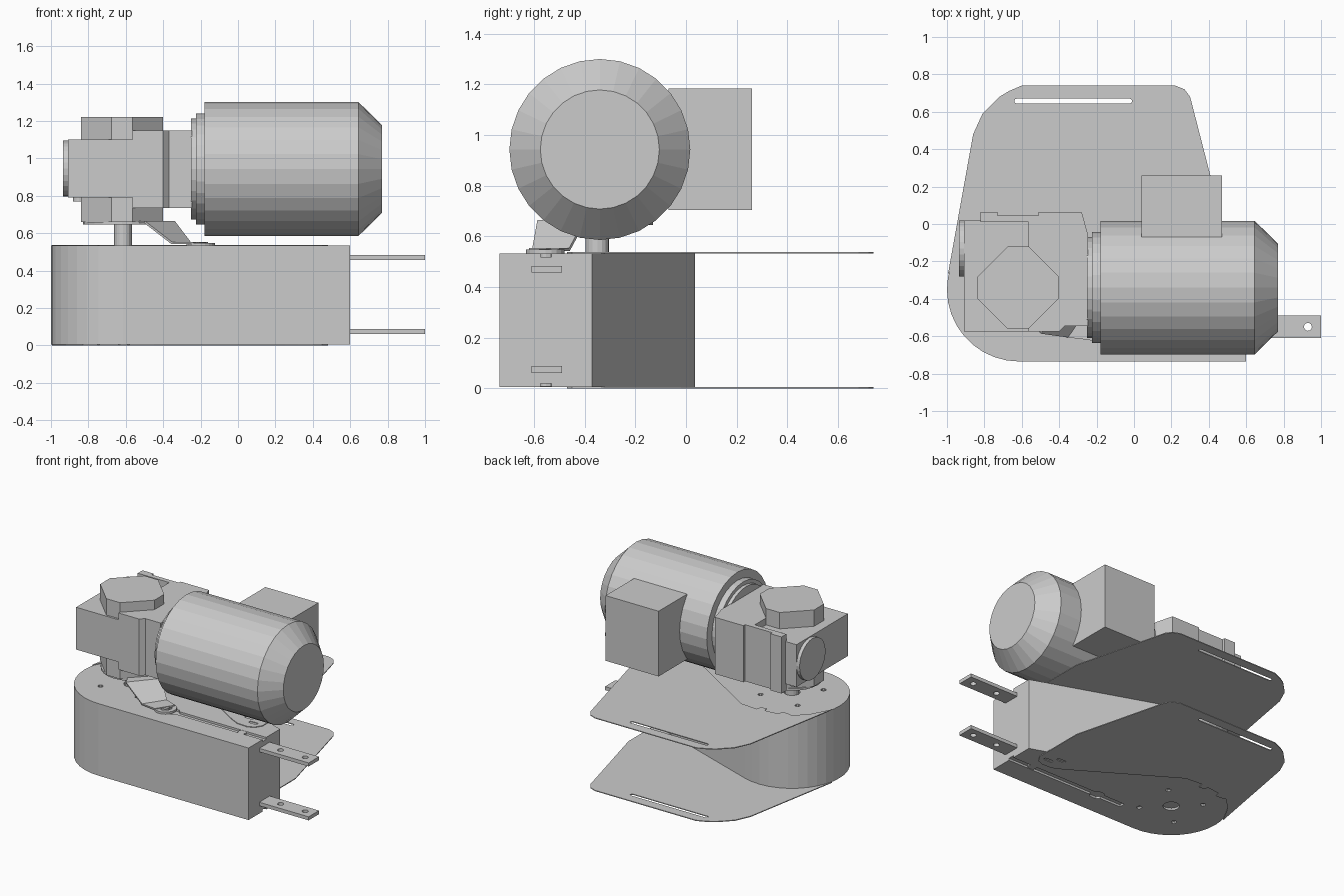
import bpy, bmesh
from math import cos, sin, pi, radians

if "Cube" in bpy.data.objects:
    bpy.data.objects.remove(bpy.data.objects["Cube"])


def make_object(name, bm):
    bmesh.ops.recalc_face_normals(bm, faces=bm.faces)
    mesh = bpy.data.meshes.new(name)
    bm.to_mesh(mesh)
    bm.free()
    ob = bpy.data.objects.new(name, mesh)
    bpy.context.scene.collection.objects.link(ob)
    return ob


def prism(name, outline, z0, z1, holes=()):
    """Extrude an xy outline (with optional holes) between two heights."""
    cu = bpy.data.curves.new(name, 'CURVE')
    cu.dimensions, cu.fill_mode = '2D', 'BOTH'
    cu.extrude = (z1 - z0) / 2
    for loop in (outline, *holes):
        sp = cu.splines.new('POLY')
        sp.points.add(len(loop) - 1)
        for p, (x, y) in zip(sp.points, loop):
            p.co = (x, y, 0, 1)
        sp.use_cyclic_u = True
    tmp = bpy.data.objects.new(name + "_curve", cu)
    bpy.context.scene.collection.objects.link(tmp)
    dg = bpy.context.evaluated_depsgraph_get()
    mesh = bpy.data.meshes.new_from_object(tmp.evaluated_get(dg))
    bm = bmesh.new()
    bm.from_mesh(mesh)
    bpy.data.objects.remove(tmp)
    bpy.data.meshes.remove(mesh)
    bmesh.ops.remove_doubles(bm, verts=bm.verts, dist=1e-5)
    bmesh.ops.translate(bm, verts=bm.verts, vec=(0, 0, (z0 + z1) / 2))
    for f in bm.faces:
        f.smooth = False
    return make_object(name, bm)


def box(name, x0, x1, y0, y1, z0, z1):
    return prism(name, [(x0, y0), (x1, y0), (x1, y1), (x0, y1)], z0, z1)


def circle(x, y, r, n=16, a0=0, a1=360):
    full = abs(a1 - a0) == 360
    steps = n if full else n - 1
    return [(x + r * cos(radians(a0 + (a1 - a0) * i / steps)),
             y + r * sin(radians(a0 + (a1 - a0) * i / steps))) for i in range(n)]


def capsule(x0, x1, y, r):
    return circle(x1 - r, y, r, 6, -90, 90) + circle(x0 + r, y, r, 6, 90, 270)


def lathe_x(name, profile, y, z, n=28):
    """Revolve (x, radius) pairs about an axis parallel to x, with end caps."""
    bm = bmesh.new()
    rings = [[bm.verts.new((x, y + r * cos(2 * pi * i / n), z + r * sin(2 * pi * i / n)))
              for i in range(n)] for x, r in profile]
    for a, b in zip(rings, rings[1:]):
        for i in range(n):
            j = (i + 1) % n
            bm.faces.new((a[i], a[j], b[j], b[i]))
    bm.faces.new(rings[0])
    bm.faces.new(rings[-1])
    return make_object(name, bm)


HX, HY, HR = -0.615, -0.35, 0.385      # hub axis and housing radius

# Housing: solid core with thin slotted and drilled skins above and below
arc = circle(HX, HY, HR, 21, 270, 71)
core = [(0.6, -0.37), (0.6, -0.735)] + arc
slot = [(0.6, -0.37), (0.6, -0.53), (-0.1, -0.53), (-0.12, -0.51), (-0.17, -0.51),
        (-0.19, -0.53), (-0.36, -0.53), (-0.36, -0.575), (-0.19, -0.575),
        (-0.17, -0.595), (-0.12, -0.595), (-0.1, -0.575), (0.6, -0.575), (0.6, -0.735)]
drilled = [circle(HX + sx * 0.15, HY + sy * 0.15, 0.018, 10) for sx in (-1, 1) for sy in (-1, 1)]
drilled.append(circle(HX, HY, 0.055))
prism("housing_core", core, 0.02, 0.518)
for side, z in (("bottom", 0.005), ("top", 0.518)):
    prism("housing_skin_" + side, slot + arc, z, z + 0.015, drilled)

# Guard plates
plate = [(-0.995, -0.27), (-0.86, 0.48), (-0.81, 0.59), (-0.72, 0.68), (-0.67, 0.71), (-0.6, 0.74),
         (0.22, 0.74), (0.27, 0.72), (0.3, 0.68), (0.48, -0.02), (0.48, -0.4), (0.45, -0.45),
         (0.4, -0.47), (0.32, -0.465), (0.25, -0.43), (-0.45, 0.0), (-0.58, 0.01), (-0.59, -0.03),
         (-0.63, -0.03), (-0.64, 0.0), (-0.74, -0.01), (-0.75, -0.05), (-0.79, -0.05),
         (-0.83, -0.04), (-0.92, -0.13)]
plate_holes = [capsule(-0.64, -0.01, 0.657, 0.013), capsule(0.37, 0.44, -0.4, 0.012),
               capsule(0.3, 0.37, -0.35, 0.012)]
for side, z in (("bottom", 0.0), ("top", 0.532)):
    prism("guard_plate_" + side, plate, z, z + 0.006, plate_holes)

# Mounting bars and slot bolts
for side, z in (("bottom", 0.062), ("top", 0.457)):
    bar = [(0.58, -0.61), (1.0, -0.61), (1.0, -0.49), (0.58, -0.49)]
    prism("mounting_bar_" + side, bar, z, z + 0.026,
          [circle(0.93, -0.55, 0.021), circle(0.73, -0.55, 0.021)])
for side, z in (("bottom", 0.008), ("top", 0.518)):
    prism("slot_bolt_" + side, circle(0.42, -0.552, 0.03, 12), z, z + 0.014)

# Output shaft
prism("output_shaft", circle(HX, HY, 0.047), 0.5, 0.68)

# Gearbox
box("gearbox_body", -0.91, -0.55, -0.575, 0.02, 0.79, 1.10)
neck = [(-0.565, -0.575), (-0.40, -0.575), (-0.37, -0.545), (-0.245, -0.545), (-0.245, -0.06),
        (-0.28, 0.065), (-0.40, 0.065), (-0.40, 0.02), (-0.565, 0.02)]
prism("gearbox_neck", neck, 0.735, 1.15)
box("gearbox_back_plate", -0.82, -0.39, 0.01, 0.045, 0.735, 1.15)
for i, (x0, x1) in enumerate(((-0.82, -0.73), (-0.51, -0.39))):
    box("gearbox_back_rib_%d" % i, x0, x1, 0.02, 0.065, 0.735, 1.15)
cx, cy, a, b = -0.62, -0.34, 0.22, 0.056
octagon = [(cx + u, cy + v) for u, v in ((a, -b), (a, b), (b, a), (-b, a),
                                         (-a, b), (-a, -b), (-b, -a), (b, -a))]
prism("gearbox_top_cover", octagon, 1.08, 1.22)
prism("gearbox_bottom_cover", octagon, 0.66, 0.80)
prism("gearbox_bottom_flange", circle(cx, cy, 0.21, 24), 0.645, 0.66)
prism("gearbox_top_plug", circle(-0.73, -0.04, 0.033), 1.09, 1.105)
prism("gearbox_bottom_plug", circle(-0.85, -0.04, 0.033), 0.768, 0.8)
lathe_x("gearbox_side_cap", [(-0.935, 0.15), (-0.90, 0.15)], -0.13, 0.945)

# Motor
MY, MZ = -0.34, 0.943
lathe_x("motor_flange", [(-0.25, 0.27), (-0.225, 0.27), (-0.225, 0.297), (-0.17, 0.297)], MY, MZ)
lathe_x("motor_body", [(-0.18, 0.357), (0.645, 0.357), (0.77, 0.235)], MY, MZ)
box("motor_terminal_box", 0.04, 0.47, -0.07, 0.26, 0.705, 1.183)

# Torque arm: sloped strip from the gearbox down to a ring foot
rows = [((-0.56, -0.46), (-0.46, -0.34), 0.66), ((-0.5, -0.585), (-0.34, -0.40), 0.66),
        ((-0.355, -0.605), (-0.255, -0.46), 0.548), ((-0.24, -0.62), (-0.16, -0.5), 0.548)]
bm = bmesh.new()
pairs = [[bm.verts.new((*p, z)) for p in (l, r)] for l, r, z in rows]
for p, q in zip(pairs, pairs[1:]):
    bm.faces.new((p[0], q[0], q[1], p[1]))
arm = make_object("torque_arm", bm)
mod = arm.modifiers.new("thickness", 'SOLIDIFY')
mod.thickness, mod.offset = 0.012, 0
prism("torque_arm_foot", circle(-0.2, -0.555, 0.076, 20), 0.533, 0.548, [circle(-0.2, -0.555, 0.045)])
prism("torque_arm_bolt", circle(-0.2, -0.555, 0.03, 6), 0.518, 0.55)
